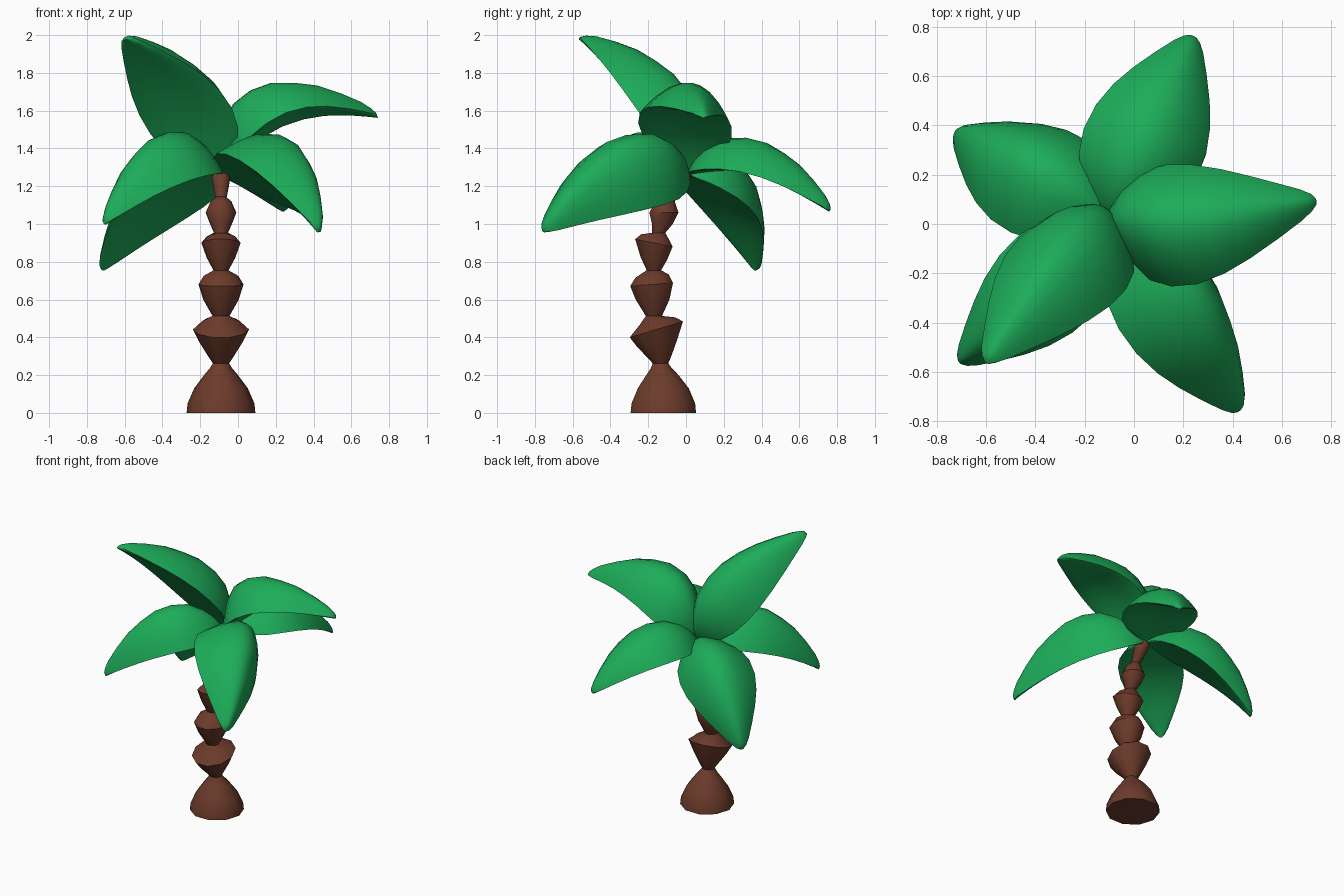
import bpy, math
from mathutils import Vector

if "Cube" in bpy.data.objects:
    bpy.data.objects.remove(bpy.data.objects["Cube"])


def material(name, rgb):
    m = bpy.data.materials.new(name)
    m.diffuse_color = (*rgb, 1)
    m.use_nodes = True
    m.node_tree.nodes["Principled BSDF"].inputs["Base Color"].default_value = m.diffuse_color
    return m


green = material("leaf green", (0.012, 0.412, 0.100))
brown = material("bark brown", (0.150, 0.044, 0.024))


def loft(name, rings, mat, angle):
    """Skin a list of equal-length closed rings and cap both ends."""
    n = len(rings[0])
    verts = [p for r in rings for p in r]
    faces = [(i * n + j, i * n + (j + 1) % n, (i + 1) * n + (j + 1) % n, (i + 1) * n + j)
             for i in range(len(rings) - 1) for j in range(n)]
    faces.append(tuple(reversed(range(n))))
    faces.append(tuple(range(len(verts) - n, len(verts))))
    me = bpy.data.meshes.new(name)
    me.from_pydata(verts, [], faces)
    ob = bpy.data.objects.new(name, me)
    bpy.context.collection.objects.link(ob)
    me.materials.append(mat)
    bpy.ops.object.select_all(action='DESELECT')
    ob.select_set(True)
    bpy.context.view_layer.objects.active = ob
    bpy.ops.object.mode_set(mode='EDIT')
    bpy.ops.mesh.select_all(action='SELECT')
    bpy.ops.mesh.normals_make_consistent(inside=False)
    bpy.ops.object.mode_set(mode='OBJECT')
    bpy.ops.object.shade_smooth_by_angle(angle=math.radians(angle))
    return ob


# Trunk: stacked flaring segments (y centre, z, radius, tilt)
trunk = [(-.12, 0, .182, 0), (-.12, .05, .177, 0), (-.12, .13, .142, 0), (-.125, .2, .09, 0),
         (-.13, .235, .06, 0), (-.135, .262, .043, 0),
         (-.14, .30, .068, .1), (-.152, .37, .112, .2), (-.157, .442, .148, .3), (-.15, .487, .098, .2),
         (-.17, .513, .045, 0),
         (-.177, .6, .094, 0), (-.182, .68, .119, .08), (-.18, .725, .092, .1), (-.17, .755, .04, 0),
         (-.17, .82, .075, -.1), (-.17, .90, .104, -.2), (-.165, .935, .075, -.15), (-.145, .953, .037, 0),
         (-.125, 1.0, .058, 0), (-.117, 1.06, .081, 0), (-.11, 1.12, .055, -.1), (-.09, 1.14, .03, -.2),
         (-.05, 1.2, .042, -.3), (-.02, 1.25, .05, -.3), (0, 1.29, .03, -.2)]
SIDES = 10
rings = []
for y, z, r, tilt in trunk:
    ring = []
    for k in range(SIDES):
        a = 2 * math.pi * k / SIDES
        dx, dy = r * math.cos(a), r * math.sin(a)
        ring.append(Vector((-.09 + dx, y + dy, z + tilt * dy)))
    rings.append(ring)
loft("trunk", rings, brown, 40)

# Fronds: arched, domed leaves (position along chord, half width, rib height)
profile = [(0, .015, .02), (.05, .09, .12), (.12, .165, .2), (.22, .225, .27), (.34, .25, .30),
           (.47, .245, .30), (.6, .215, .265), (.72, .17, .22), (.84, .115, .15), (.94, .065, .08),
           (.985, .035, .035), (1, .015, .012)]
ACROSS = [-1, -.95, -.85, -.7, -.45, -.2, 0, .2, .45, .7, .85, .95, 1]


def frond(name, tip, bulge, lift, roll, bend, width):
    base = Vector((-.1, .01, 1.27))
    chord = Vector(tip) - base
    flat = chord.cross(Vector((0, 0, 1))).normalized()
    rise = flat.cross(chord).normalized()
    side = flat * math.cos(roll) + rise * math.sin(roll)
    up = rise * math.cos(roll) - flat * math.sin(roll)
    rings = []
    for t, w, h in profile:
        h *= bulge
        w *= width
        arc = math.sin(math.pi * t)
        edge = min(lift * arc, .45 * h)
        c = base + chord * t + flat * bend * arc + rise * edge
        top = [c + side * w * u + up * (h - edge) * (1 - abs(u) ** 2) for u in ACROSS]
        low = [c + side * w * u + up * (.09 * (h - edge) * (1 - u * u) - .015 * (1 - u ** 4))
               for u in reversed(ACROSS[1:-1])]
        rings.append(top + low)
    loft(name, rings, green, 50)


# tip, bulge, edge lift, roll, sideways bend, width
fronds = [((.24, .76, 1.08), .86, .10, 0, 0, 1),
          ((.735, .09, 1.575), 1.19, .15, .16, .045, 1),
          ((.425, -.755, .97), 1.17, .08, .6, .01, 1),
          ((-.595, -.555, 1.985), .92, .05, -.38, 0, 1),
          ((-.72, .37, .765), .95, .07, -.3, 0, 1),
          ((-.705, -.56, 1.01), 1.06, .09, 0, -.01, .88)]
for i, args in enumerate(fronds):
    frond(f"frond_{i + 1}", *args)
